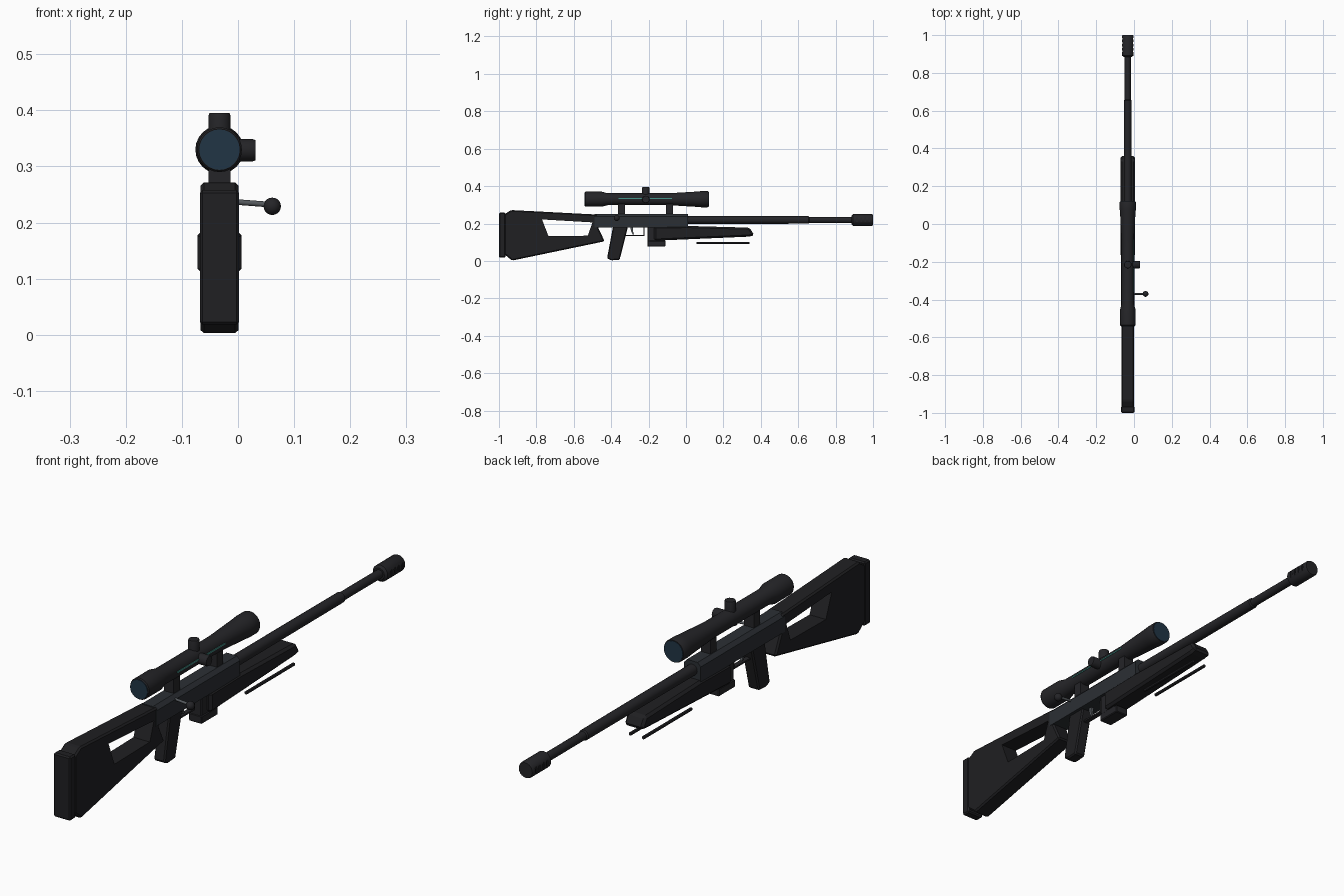
import bpy, bmesh, math
from mathutils import Vector

if "Cube" in bpy.data.objects:
    bpy.data.objects.remove(bpy.data.objects["Cube"])

CX = -0.033  # centre plane of the body


def material(name, rgb):
    m = bpy.data.materials.new(name)
    m.diffuse_color = (*rgb, 1)
    m.use_nodes = True
    m.node_tree.nodes["Principled BSDF"].inputs["Base Color"].default_value = m.diffuse_color
    return m


BLACK = material("matte_black", (0.014, 0.014, 0.016))
STEEL = material("blued_steel", (0.024, 0.028, 0.034))
DARK = material("dark_metal", (0.018, 0.018, 0.021))
SILVER = material("bare_steel", (0.09, 0.1, 0.11))
GLASS = material("lens_glass", (0.015, 0.035, 0.06))
TEAL = material("teal_line", (0.06, 0.3, 0.26))


def finish(bm, name, mat, smooth=False):
    bmesh.ops.recalc_face_normals(bm, faces=bm.faces)
    me = bpy.data.meshes.new(name)
    bm.to_mesh(me)
    bm.free()
    ob = bpy.data.objects.new(name, me)
    bpy.context.collection.objects.link(ob)
    if mat:
        me.materials.append(mat)
    if smooth:
        bpy.ops.object.select_all(action='DESELECT')
        ob.select_set(True)
        bpy.context.view_layer.objects.active = ob
        bpy.ops.object.shade_smooth_by_angle(angle=math.radians(35))
    return ob


def plate(name, pts, half, mat, bevel=0.0, x=CX):
    """Side profile of (y, z) points extruded across x."""
    bm = bmesh.new()
    f = bm.faces.new([bm.verts.new((x - half, y, z)) for y, z in pts])
    r = bmesh.ops.extrude_face_region(bm, geom=[f])
    vs = [v for v in r['geom'] if isinstance(v, bmesh.types.BMVert)]
    bmesh.ops.translate(bm, verts=vs, vec=(2 * half, 0, 0))
    ob = finish(bm, name, mat)
    if bevel:
        b = ob.modifiers.new("bevel", 'BEVEL')
        b.width, b.segments = bevel, 1
    return ob


def box(name, y0, y1, z0, z1, half, mat, bevel=0.0, x=CX):
    return plate(name, [(y0, z0), (y1, z0), (y1, z1), (y0, z1)], half, mat, bevel, x)


def lathe(name, origin, axis, profile, mat, sides=24):
    """Profile of (distance, radius) points turned about an axis."""
    q = Vector((0, 0, 1)).rotation_difference(Vector(axis))
    bm = bmesh.new()
    rings = []
    for d, r in profile:
        rings.append([bm.verts.new(Vector(origin) + q @ Vector(
            (r * math.cos(a), r * math.sin(a), d)))
            for a in (2 * math.pi * i / sides for i in range(sides))])
    for a, b in zip(rings, rings[1:]):
        for i in range(sides):
            j = (i + 1) % sides
            bm.faces.new((a[i], a[j], b[j], b[i]))
    bm.faces.new(rings[0])
    bm.faces.new(rings[-1])
    return finish(bm, name, mat, True)


def cut(ob, cutter):
    cutter.hide_render = True
    cutter.display_type = 'WIRE'
    m = ob.modifiers.new("cut", 'BOOLEAN')
    m.operation, m.solver, m.object = 'DIFFERENCE', 'EXACT', cutter


# Skeleton stock with thumbhole, and butt pad
stock = plate("stock", [(-0.97, 0.035), (-0.93, 0.002), (-0.435, 0.105), (-0.475, 0.19),
                        (-0.475, 0.248), (-0.935, 0.272), (-0.97, 0.25)], 0.034, BLACK, 0.006)
cut(stock, plate("stock_hole_cutter", [(-0.77, 0.222), (-0.735, 0.132), (-0.525, 0.135),
                                       (-0.5, 0.206)], 0.08, None))
box("butt_pad", -1.0, -0.965, 0.018, 0.258, 0.035, BLACK, 0.005)

# Receiver, chamfered along its top
bm = bmesh.new()
section = [(-0.035, 0.18), (0.035, 0.18), (0.035, 0.238), (0.022, 0.252),
           (-0.022, 0.252), (-0.035, 0.238)]
ends = [[bm.verts.new((CX + x, y, z)) for x, z in section] for y in (-0.49, 0.01)]
for e in ends:
    bm.faces.new(e)
for i in range(6):
    j = (i + 1) % 6
    bm.faces.new((ends[0][i], ends[0][j], ends[1][j], ends[1][i]))
finish(bm, "receiver", STEEL)

# Forend, grip and magazine
plate("forend", [(-0.17, 0.108), (0.335, 0.13), (0.365, 0.137), (0.34, 0.178),
                 (0.01, 0.187), (-0.17, 0.184)], 0.039, BLACK, 0.009)
plate("pistol_grip", [(-0.39, 0.185), (-0.31, 0.185), (-0.355, 0.006), (-0.4, 0.003),
                      (-0.422, 0.014)], 0.023, BLACK, 0.005)
box("magazine", -0.205, -0.125, 0.08, 0.185, 0.024, DARK, 0.003)
box("magazine_floor", -0.207, -0.11, 0.078, 0.108, 0.027, DARK, 0.003)

# Trigger and guard
plate("trigger_guard", [(-0.335, 0.133), (-0.222, 0.133), (-0.222, 0.182), (-0.228, 0.182),
                        (-0.228, 0.139), (-0.335, 0.139)], 0.009, DARK)
plate("trigger", [(-0.298, 0.182), (-0.282, 0.182), (-0.284, 0.16), (-0.278, 0.142),
                  (-0.285, 0.142), (-0.294, 0.16)], 0.005, SILVER)

# Stepped barrel and ported muzzle brake
lathe("barrel", (CX, 0, 0.219), (0, 1, 0),
      [(0, 0.021), (0.655, 0.02), (0.66, 0.016), (0.9, 0.016)], DARK, 16)
brake = lathe("muzzle_brake", (CX, 0, 0.219), (0, 1, 0),
              [(0.885, 0.022), (0.892, 0.031), (0.994, 0.031), (1.0, 0.028)], DARK, 20)
for side in (-1, 1):
    for i in range(4):
        y = 0.91 + i * 0.022
        cut(brake, box("port_cutter", y, y + 0.009, 0.207, 0.231, 0.005, None,
                       x=CX + side * 0.032))

# Scope tube with flared ends
SZ = 0.33
lathe("scope_body", (CX, 0, SZ), (0, 1, 0),
      [(-0.54, 0.037), (-0.536, 0.04), (-0.45, 0.04), (-0.42, 0.032), (-0.09, 0.032),
       (0.06, 0.041), (0.08, 0.043), (0.116, 0.043), (0.12, 0.041)], DARK)
lathe("eyepiece_lens", (CX, 0, SZ), (0, 1, 0), [(-0.542, 0.036), (-0.53, 0.036)], GLASS)
lathe("objective_lens", (CX, 0, SZ), (0, 1, 0), [(0.11, 0.039), (0.122, 0.039)], GLASS)
box("scope_line", -0.36, -0.075, SZ + 0.001, SZ + 0.006, 0.002, TEAL, x=CX + 0.032)

# Scope turrets and mounts
knob = [(0.02, 0.02), (0.06, 0.02), (0.065, 0.018)]
lathe("elevation_turret", (CX, -0.215, SZ), (0, 0, 1), knob, DARK, 16)
lathe("windage_turret", (CX, -0.215, SZ - 0.001), (1, 0, 0),
      [(d - 0.001, r) for d, r in knob], DARK, 16)
for name, y in (("rear_mount", -0.345), ("front_mount", -0.088)):
    box(name, y - 0.018, y + 0.018, 0.245, 0.312, 0.02, DARK)

# Bolt handle with ball knob
a, b = Vector((-0.02, -0.37, 0.238)), Vector((0.058, -0.37, 0.232))
lathe("bolt_handle", a, (b - a).normalized(), [(0, 0.005), ((b - a).length, 0.005)], SILVER, 12)
bm = bmesh.new()
bmesh.ops.create_uvsphere(bm, u_segments=16, v_segments=10, radius=0.0155)
bmesh.ops.translate(bm, verts=bm.verts, vec=(0.061, -0.37, 0.229))
finish(bm, "bolt_knob", DARK, True)

# Folded bipod legs
for name, s in (("left_bipod_leg", -1), ("right_bipod_leg", 1)):
    lathe(name, (CX + s * 0.027, 0, 0.096), (0, 1, 0), [(0.055, 0.006), (0.34, 0.006)], DARK, 8)
